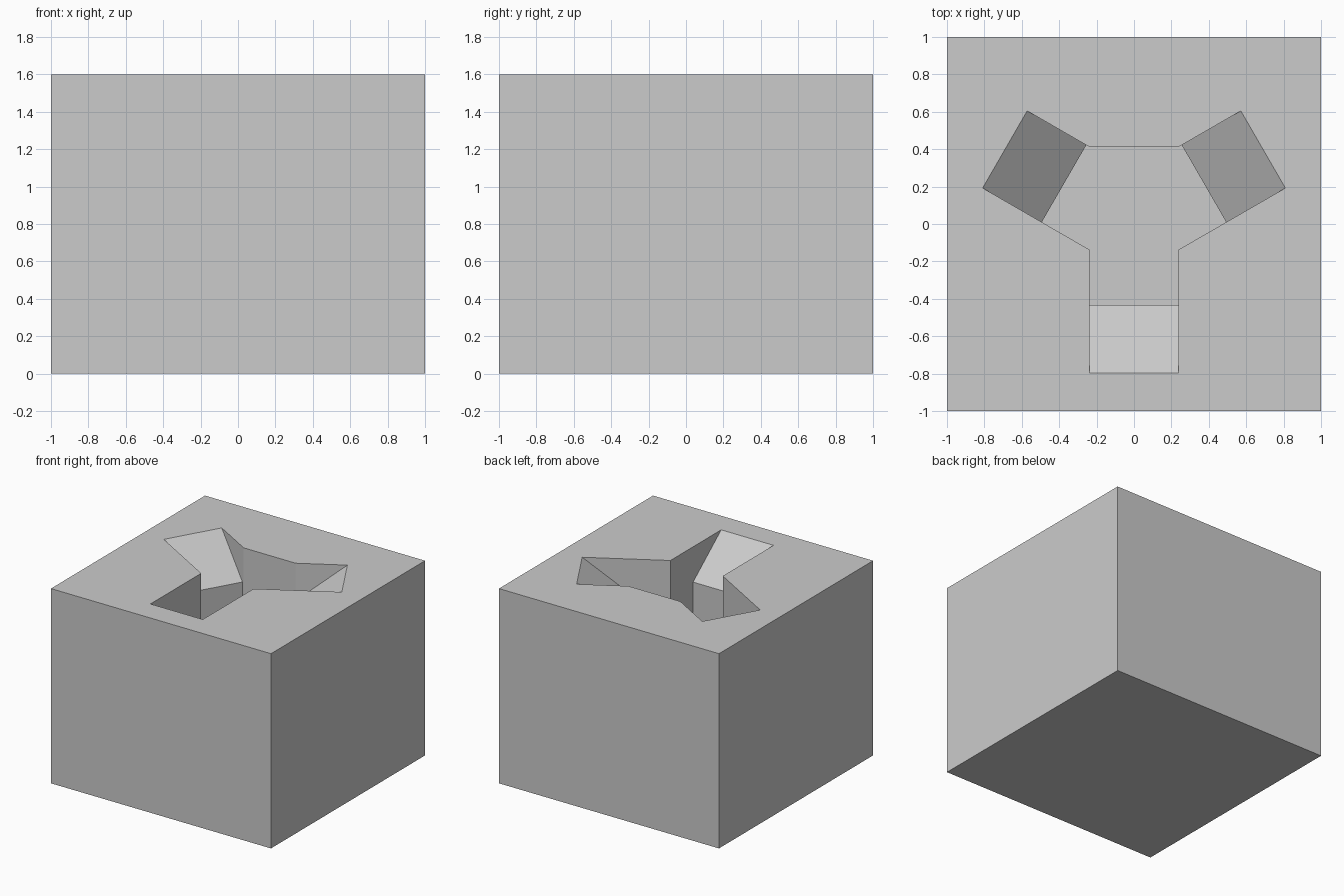
import bpy, bmesh, math
from mathutils import Matrix

if "Cube" in bpy.data.objects:
    bpy.data.objects.remove(bpy.data.objects["Cube"])

HALF_W = 0.238    # half width of each slot arm
TOP = 1.6
FLOOR = 0.8
STEP_R, STEP_Z = 0.432, 1.31   # foot of the ramp
END_R = 0.797                  # ramp meets the top here


def arm_cutter(name, angle, start):
    # side profile (radius, height): deep core, step, ramp running out past the top
    over = 0.1
    slope = (TOP - STEP_Z) / (END_R - STEP_R)
    profile = [(start, FLOOR), (STEP_R, FLOOR), (STEP_R, STEP_Z),
               (END_R + over / slope, TOP + over), (start, TOP + over)]
    bm = bmesh.new()
    face = bm.faces.new([bm.verts.new((r, -HALF_W, z)) for r, z in profile])
    ext = bmesh.ops.extrude_face_region(bm, geom=[face])
    verts = [v for v in ext["geom"] if isinstance(v, bmesh.types.BMVert)]
    bmesh.ops.translate(bm, verts=verts, vec=(0, 2 * HALF_W, 0))
    bmesh.ops.recalc_face_normals(bm, faces=bm.faces)
    bm.transform(Matrix.Rotation(math.radians(angle), 4, 'Z'))
    mesh = bpy.data.meshes.new(name)
    bm.to_mesh(mesh)
    bm.free()
    obj = bpy.data.objects.new(name, mesh)
    bpy.context.collection.objects.link(obj)
    obj.hide_render = True
    return obj


# solid block
bpy.ops.mesh.primitive_cube_add(size=2, location=(0, 0, TOP / 2))
block = bpy.context.object
block.name = "block"
block.scale.z = TOP / 2
bpy.ops.object.transform_apply(location=True, scale=True)

# three-armed socket; the front arm runs on past the middle
for i, (angle, start) in enumerate([(-90, -0.411), (30, 0.0), (150, 0.0)]):
    cutter = arm_cutter(f"slot_cutter_{i + 1}", angle, start)
    mod = block.modifiers.new("slot", 'BOOLEAN')
    mod.operation = 'DIFFERENCE'
    mod.solver = 'EXACT'
    mod.object = cutter
    bpy.context.view_layer.objects.active = block
    bpy.ops.object.modifier_apply(modifier=mod.name)
    bpy.data.objects.remove(cutter)
